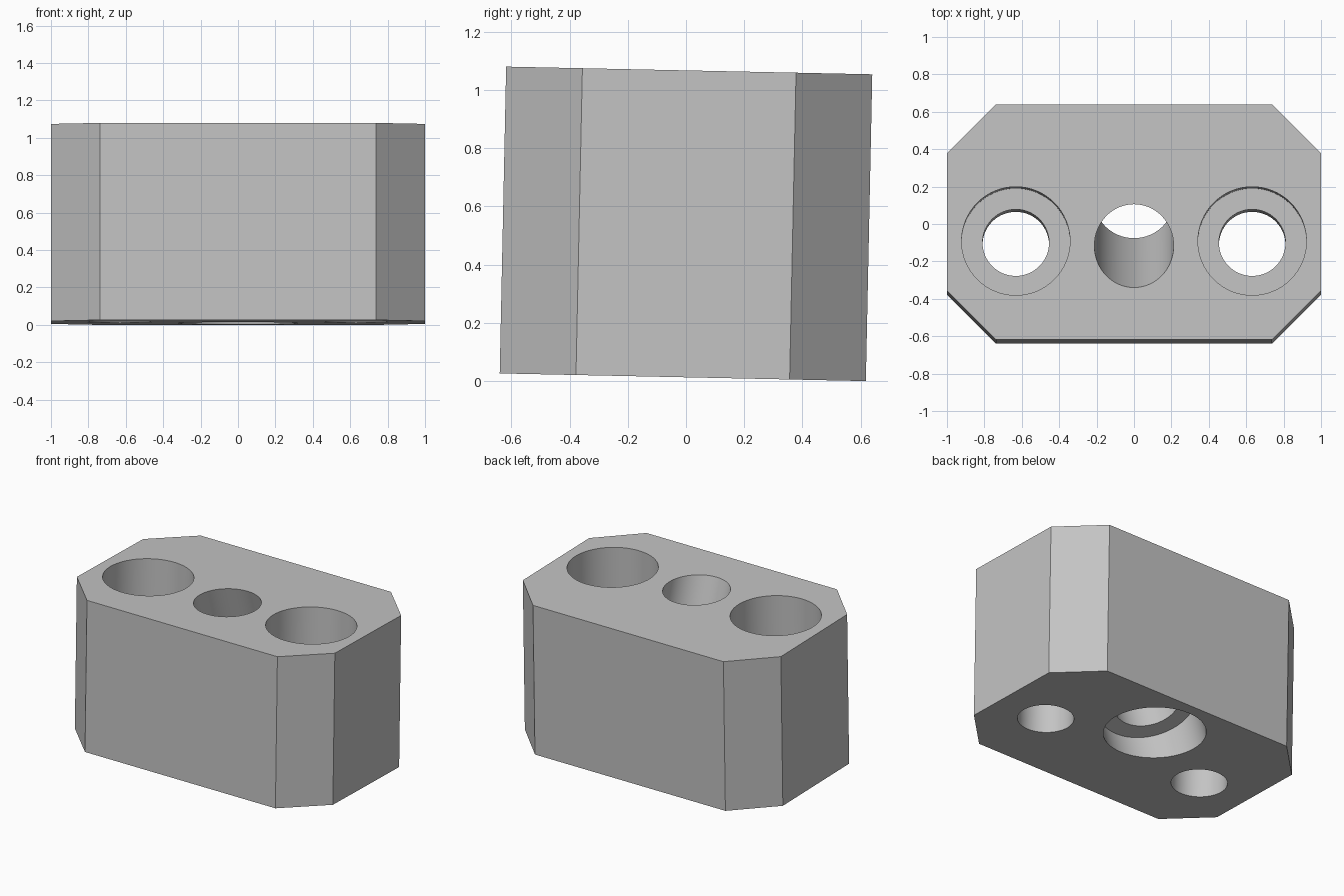
import bpy, bmesh
from math import radians
from mathutils import Matrix, Vector

cube = bpy.data.objects.get("Cube")
if cube:
    bpy.data.objects.remove(cube, do_unlink=True)

W, D, H, CHAMFER = 1.0, 0.629, 0.527, 0.262   # half sizes and corner cut

grey = bpy.data.materials.new("plain grey")
grey.use_nodes = True
colour = (0.55, 0.55, 0.55, 1)
grey.diffuse_color = colour
grey.node_tree.nodes["Principled BSDF"].inputs["Base Color"].default_value = colour


def add_object(name, bm):
    mesh = bpy.data.meshes.new(name)
    bm.to_mesh(mesh)
    bm.free()
    mesh.materials.append(grey)
    obj = bpy.data.objects.new(name, mesh)
    bpy.context.collection.objects.link(obj)
    return obj


def drill(block, name, start, radius, near, far, tilt=0):
    """Cut a round bore along a downward axis, from depth near to depth far."""
    bm = bmesh.new()
    place = (Matrix.Translation(start) @ Matrix.Rotation(radians(tilt), 4, 'X')
             @ Matrix.Translation((0, 0, -(near + far) / 2)))
    bmesh.ops.create_cone(bm, cap_ends=True, segments=64, radius1=radius,
                          radius2=radius, depth=far - near, matrix=place)
    cutter = add_object(name, bm)
    cutter.hide_render = True
    mod = block.modifiers.new(name, 'BOOLEAN')
    mod.operation, mod.solver, mod.object = 'DIFFERENCE', 'EXACT', cutter
    bpy.ops.object.modifier_apply(modifier=mod.name)
    bpy.data.objects.remove(cutter, do_unlink=True)


# Block with four cut corners
bm = bmesh.new()
outline = []
for sx, sy in ((1, 1), (-1, 1), (-1, -1), (1, -1)):
    corner = [(sx * W, sy * (D - CHAMFER)), (sx * (W - CHAMFER), sy * D)]
    outline += corner if sx * sy > 0 else corner[::-1]
base = bm.faces.new([bm.verts.new((x, y, -H)) for x, y in outline])
top = bmesh.ops.extrude_face_region(bm, geom=[base])["geom"]
bmesh.ops.translate(bm, vec=(0, 0, 2 * H),
                    verts=[v for v in top if isinstance(v, bmesh.types.BMVert)])
bmesh.ops.recalc_face_normals(bm, faces=bm.faces)
block = add_object("mounting_block", bm)
bpy.context.view_layer.objects.active = block
block.select_set(True)

# Outer bolt holes, counterbored from the top
for side in (-1, 1):
    start = Vector((side * 0.632, -0.102, H))
    drill(block, "bolt_hole", start, 0.178, -0.2, 1.3)
    drill(block, "bolt_counterbore", start, 0.29, -0.2, 0.42)

# Slanted middle hole, counterbored from below
start = Vector((0, -0.128, H))
drill(block, "slanted_hole", start, 0.212, -0.3, 1.5, 18)
drill(block, "slanted_counterbore", start, 0.318, 0.845, 1.6, 18)

# Smooth bores, then the slight forward lean of the whole block
bpy.ops.object.shade_smooth_by_angle(angle=radians(30))
block.data.transform(Matrix.Translation((0, 0, 0.54))
                     @ Matrix.Rotation(radians(-1.2), 4, 'X'))
